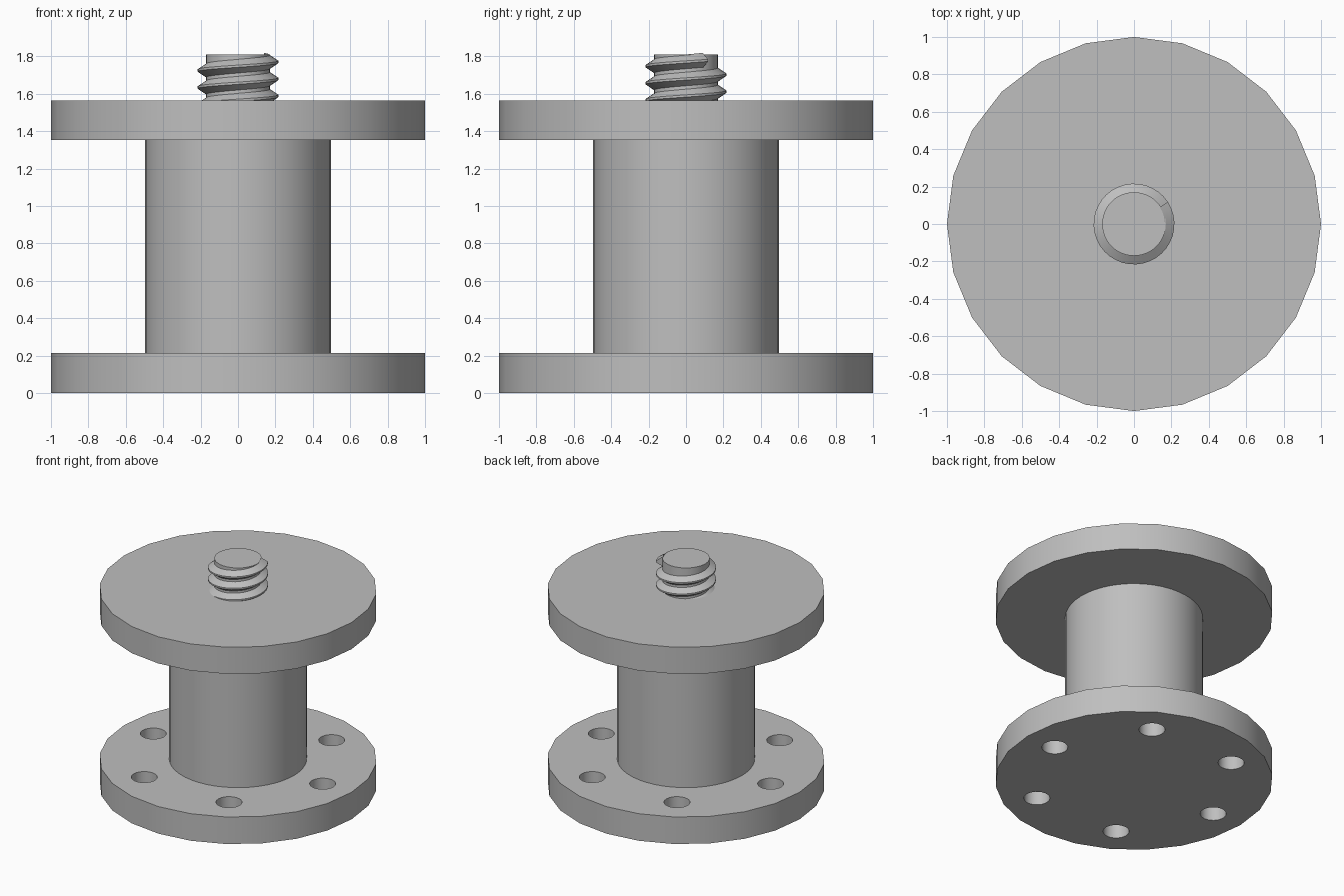
import bpy, bmesh
from math import radians, sin, cos, pi, tau
from mathutils import Matrix

if "Cube" in bpy.data.objects:
    bpy.data.objects.remove(bpy.data.objects["Cube"], do_unlink=True)

GREY = 0.52
metal = bpy.data.materials.new("plain grey")
metal.use_nodes = True
metal.diffuse_color = (GREY, GREY, GREY, 1)
metal.node_tree.nodes["Principled BSDF"].inputs["Base Color"].default_value = (GREY, GREY, GREY, 1)


def add_cylinder(bm, radius, z0, z1, sides, x=0, y=0):
    bmesh.ops.create_cone(bm, cap_ends=True, segments=sides, radius1=radius, radius2=radius,
                          depth=z1 - z0, matrix=Matrix.Translation((x, y, (z0 + z1) / 2)))


def finish(name, bm):
    bmesh.ops.recalc_face_normals(bm, faces=bm.faces)
    mesh = bpy.data.meshes.new(name)
    bm.to_mesh(mesh)
    bm.free()
    mesh.materials.append(metal)
    obj = bpy.data.objects.new(name, mesh)
    bpy.context.collection.objects.link(obj)
    return obj


def smooth(obj, angle=30):
    bpy.ops.object.select_all(action="DESELECT")
    obj.select_set(True)
    bpy.context.view_layer.objects.active = obj
    bpy.ops.object.shade_smooth_by_angle(angle=radians(angle))


def cylinder(name, radius, z0, z1, sides):
    bm = bmesh.new()
    add_cylinder(bm, radius, z0, z1, sides)
    return finish(name, bm)


# Main heights
BASE_TOP, PLATE_LOW, PLATE_TOP, TOP = 0.215, 1.353, 1.565, 1.81

# Flanges, hub and screw core
lower_flange = cylinder("lower_flange", 1, 0, BASE_TOP, 24)
upper_flange = cylinder("upper_flange", 1, PLATE_LOW, PLATE_TOP, 24)
hub = cylinder("hub", 0.496, BASE_TOP, PLATE_LOW, 48)
screw_core = cylinder("screw_core", 0.17, PLATE_TOP, TOP, 48)

# Ring of six bolt holes through the lower flange
bm = bmesh.new()
for i in range(6):
    a = i * tau / 6
    add_cylinder(bm, 0.094, -0.1, BASE_TOP + 0.1, 24, 0.745 * cos(a), 0.745 * sin(a))
cutter = finish("bolt_hole_cutter", bm)
cutter.hide_render = True
cut = lower_flange.modifiers.new("bolt_holes", "BOOLEAN")
cut.object = cutter
cut.solver = "EXACT"
bpy.context.view_layer.objects.active = lower_flange
bpy.ops.object.modifier_apply(modifier=cut.name)
bpy.data.objects.remove(cutter, do_unlink=True)

# Right-handed helical thread with a blunt upper end
PITCH, STEPS, END = 0.091, 36, radians(33)
profile = [(0.165, -0.04), (0.216, -0.006), (0.216, 0.006), (0.165, 0.04)]
bm = bmesh.new()
rings = []
for i in range(int(2.75 * STEPS) + 1):
    a = END - i * tau / STEPS
    z = 1.77 + PITCH * a / tau
    rings.append([bm.verts.new((r * cos(a), r * sin(a), z + h)) for r, h in profile])
for low, high in zip(rings, rings[1:]):
    for j in range(4):
        k = (j + 1) % 4
        bm.faces.new((low[j], low[k], high[k], high[j]))
bm.faces.new(rings[0])
bm.faces.new(rings[-1][::-1])
thread = finish("screw_thread", bm)

for part in (lower_flange, upper_flange, hub, screw_core, thread):
    smooth(part)
